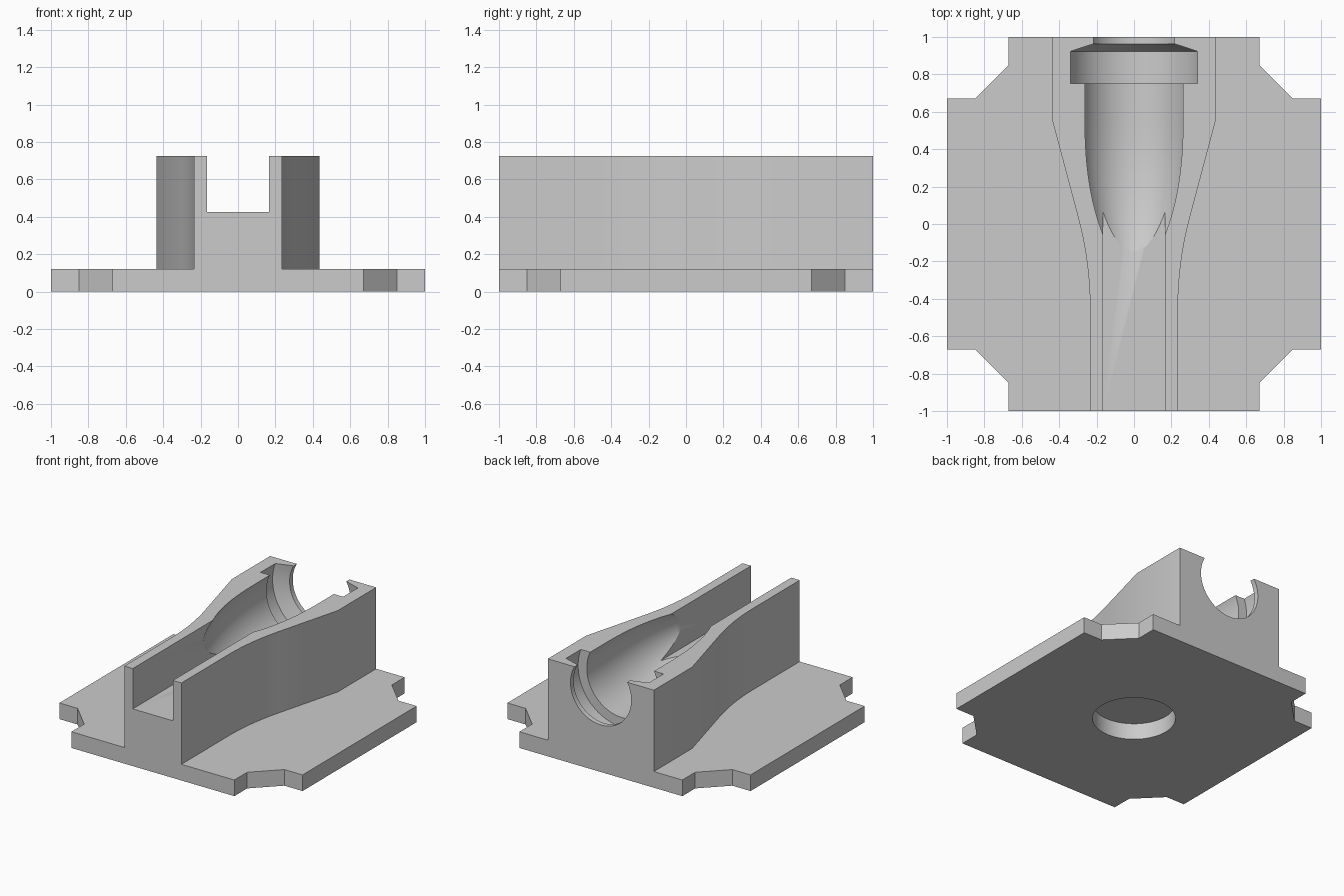
import bpy
import bmesh
import math

if "Cube" in bpy.data.objects:
    bpy.data.objects.remove(bpy.data.objects["Cube"], do_unlink=True)

TOP, PLATE, FLOOR, AXIS = 0.725, 0.12, 0.425, 0.6

grey = bpy.data.materials.new("plain grey")
grey.use_nodes = True
grey.diffuse_color = (0.6, 0.6, 0.6, 1)
grey.node_tree.nodes["Principled BSDF"].inputs["Base Color"].default_value = (0.6, 0.6, 0.6, 1)


def finish(name, bm):
    bmesh.ops.recalc_face_normals(bm, faces=bm.faces)
    mesh = bpy.data.meshes.new(name)
    bm.to_mesh(mesh)
    bm.free()
    mesh.materials.append(grey)
    obj = bpy.data.objects.new(name, mesh)
    bpy.context.collection.objects.link(obj)
    return obj


def prism(name, outline, low, high):
    """Extrude an outline in plan from one height to another."""
    bm = bmesh.new()
    face = bm.faces.new([bm.verts.new((x, y, low)) for x, y in outline])
    moved = bmesh.ops.extrude_face_region(bm, geom=[face])["geom"]
    bmesh.ops.translate(bm, vec=(0, 0, high - low),
                        verts=[v for v in moved if isinstance(v, bmesh.types.BMVert)])
    return finish(name, bm)


def lathe(name, profile, sides=96):
    """Revolve (y, radius) points around the lengthwise axis."""
    bm = bmesh.new()
    rings = []
    for y, r in profile:
        angles = [math.tau * i / sides for i in range(sides)]
        rings.append([bm.verts.new((r * math.cos(a), y, AXIS + r * math.sin(a))) for a in angles])
    for a, b in zip(rings, rings[1:]):
        for i in range(sides):
            j = (i + 1) % sides
            bm.faces.new((a[i], a[j], b[j], b[i]))
    bm.faces.new(rings[0])
    bm.faces.new(rings[-1])
    return finish(name, bm)


def combine(target, other, operation):
    mod = target.modifiers.new(operation.lower(), 'BOOLEAN')
    mod.operation, mod.solver, mod.object = operation, 'EXACT', other
    bpy.context.view_layer.objects.active = target
    bpy.ops.object.modifier_apply(modifier=mod.name)
    bpy.data.objects.remove(other, do_unlink=True)


# Base plate with notched, chamfered corners
corner = [(1, 0.67), (0.85, 0.67), (0.67, 0.85), (0.67, 1)]
plate = []
for sx, sy in ((1, 1), (-1, 1), (-1, -1), (1, -1)):
    points = [(sx * x, sy * y) for x, y in corner]
    plate += points if sx * sy > 0 else points[::-1]
holder = prism("cradle_block", plate, 0, PLATE)

# Upright block flaring towards the back
side = [(0.235, -1)]
for i in range(13):
    y = -0.45 + 0.5 * i / 12
    side.append((0.235 + 0.27 * (y + 0.45) ** 2, y))
side += [(0.436, 0.55), (0.436, 1)]
block = prism("block", side + [(-x, y) for x, y in reversed(side)], PLATE / 2, TOP)
combine(holder, block, 'UNION')

# Open channel from the front
channel = prism("channel", [(-0.165, -1.1), (0.165, -1.1), (0.165, 0.2), (-0.165, 0.2)], FLOOR, 0.9)
combine(holder, channel, 'DIFFERENCE')

# Tapered round cavity with a wide collar groove and a narrower back opening
profile = []
for i in range(25):
    y = -0.25 + 0.85 * i / 24
    profile.append((y, 0.291 * (1 - ((0.6 - y) / 1.082) ** 2.5)))
profile += [(0.75, 0.291), (0.75, 0.362), (0.923, 0.362), (0.963, 0.25), (1.1, 0.25)]
combine(holder, lathe("cavity", profile), 'DIFFERENCE')

# Blind round recess under the plate
circle = [(0.28 * math.cos(math.tau * i / 64), 0.28 * math.sin(math.tau * i / 64)) for i in range(64)]
combine(holder, prism("recess", circle, -0.1, PLATE), 'DIFFERENCE')

# Smooth the curves, keep edges sharp
bpy.ops.object.select_all(action='DESELECT')
holder.select_set(True)
bpy.context.view_layer.objects.active = holder
bpy.ops.object.shade_smooth_by_angle(angle=math.radians(25))
